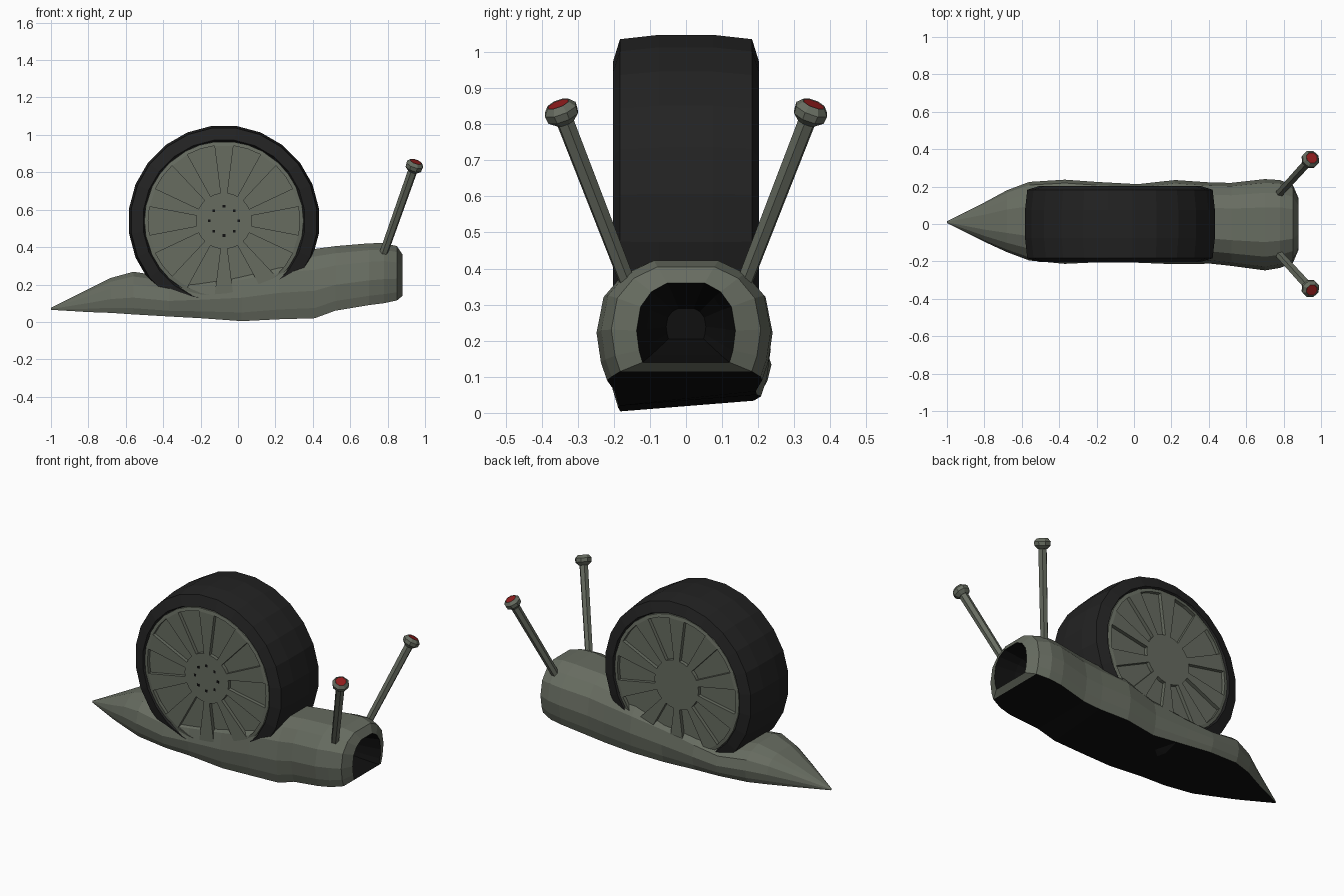
import bpy, bmesh, math
from mathutils import Matrix, Vector

cube = bpy.data.objects.get("Cube")
if cube:
    bpy.data.objects.remove(cube, do_unlink=True)


def material(name, color):
    m = bpy.data.materials.new(name)
    m.use_nodes = True
    m.diffuse_color = (*color, 1)
    bsdf = m.node_tree.nodes["Principled BSDF"]
    bsdf.inputs["Base Color"].default_value = (*color, 1)
    bsdf.inputs["Roughness"].default_value = 0.8
    return m


SKIN = material("grey green skin", (0.135, 0.15, 0.118))
RUBBER = material("dark rubber", (0.016, 0.016, 0.016))
BLACK = material("black", (0.005, 0.005, 0.005))
RED = material("red eye", (0.28, 0.012, 0.012))


def finish(bm, name, mats):
    bmesh.ops.recalc_face_normals(bm, faces=bm.faces)
    mesh = bpy.data.meshes.new(name)
    bm.to_mesh(mesh)
    bm.free()
    for m in mats:
        mesh.materials.append(m)
    obj = bpy.data.objects.new(name, mesh)
    bpy.context.collection.objects.link(obj)
    return obj


def bridge(bm, a, b, mat_of=lambda i: 0):
    n = len(a)
    for i in range(n):
        j = (i + 1) % n
        bm.faces.new((a[i], a[j], b[j], b[i])).material_index = mat_of(i)


def lathe(name, profile, sides, mats, matrix, cap_mat=0, closed=False):
    """Revolve (radius, height) points around local z."""
    bm = bmesh.new()
    rings = []
    for r, h in profile:
        angles = [math.tau * (i + 0.5) / sides for i in range(sides)]
        rings.append([bm.verts.new(matrix @ Vector((r * math.cos(a), r * math.sin(a), h)))
                      for a in angles])
    for a, b in zip(rings, rings[1:]):
        bridge(bm, a, b)
    if closed:
        bridge(bm, rings[-1], rings[0])
    else:
        bm.faces.new(rings[0])
        bm.faces.new(rings[-1]).material_index = cap_mat
    return finish(bm, name, mats)


# Body: half section as fractions of width and height, lofted along x
SECTION = [(0.88, 0), (0.95, 0.15), (1, 0.4), (0.92, 0.7), (0.7, 0.89), (0.38, 1)]
LOOP = SECTION + [(-y, z) for y, z in reversed(SECTION)]
# x, half width, bottom, top, y shift
STATIONS = [
    (-1.0, 0.004, 0.065, 0.075, 0.01),
    (-0.8, 0.105, 0.06, 0.175, 0.01),
    (-0.68, 0.165, 0.06, 0.235, 0.015),
    (-0.56, 0.21, 0.055, 0.268, 0.015),
    (-0.37, 0.225, 0.045, 0.24, 0.012),
    (-0.2, 0.215, 0.035, 0.27, 0.01),
    (0.02, 0.21, 0.019, 0.32, 0.003),
    (0.22, 0.225, 0.03, 0.37, 0.01),
    (0.41, 0.217, 0.035, 0.39, 0.005),
    (0.52, 0.222, 0.06, 0.405, -0.002),
    (0.7, 0.244, 0.09, 0.42, -0.004),
    (0.78, 0.235, 0.1, 0.422, 0),
    (0.85, 0.207, 0.115, 0.405, 0),
    (0.88, 0.137, 0.14, 0.36, 0),
    (0.76, 0.11, 0.16, 0.34, 0),
    (0.62, 0.055, 0.205, 0.29, 0),
]
MOUTH = 13
bm = bmesh.new()
rings = []
for x, w, lo, hi, shift in STATIONS:
    lean = 0.08 if x < 0.5 else 0
    rings.append([bm.verts.new((x, shift + fy * w, lo + fz * (hi - lo) + lean * fy * w * (1 - fz)))
                  for fy, fz in LOOP])
sole = len(LOOP) - 1
for k in range(len(rings) - 1):
    bridge(bm, rings[k], rings[k + 1],
           lambda i: 1 if k >= MOUTH or (i == sole and k < MOUTH - 1) else 0)
bm.faces.new(rings[0])
bm.faces.new(rings[-1]).material_index = 1
finish(bm, "body", [SKIN, BLACK])

# Tyre: revolved around the y axis
CENTRE = Vector((-0.075, 0, 0.54))
axle = Matrix.Translation(CENTRE) @ Matrix.Rotation(math.pi / 2, 4, 'X')
half = [(0.42, 0.17), (0.435, 0.203), (0.5, 0.183), (0.512, 0.075)]
lathe("tyre", half + [(r, -h) for r, h in reversed(half)], 24, [RUBBER], axle, closed=True)


# Rim faces: spoked disc with sunken wedge slots
def rim(name, side):
    bm = bmesh.new()
    spokes = 10
    step = math.tau / spokes
    angles = [math.pi / 2 + step * s + d * step
              for s in range(spokes) for d in (-0.2, 0.2, 0.5)]
    rings = []
    for r, y in ((0.43, 0.15), (0.425, 0.196), (0.405, 0.2), (0.15, 0.2)):
        rings.append([bm.verts.new(CENTRE + Vector((r * math.cos(a), side * y, r * math.sin(a))))
                      for a in angles])
    for a, b in zip(rings, rings[1:]):
        bridge(bm, a, b)
    bm.faces.new(rings[-1])
    bm.faces.ensure_lookup_table()
    n = len(angles)
    slots = [bm.faces[2 * n + i] for i in range(n) if i % 3]
    out = bmesh.ops.extrude_face_region(bm, geom=slots)["geom"]
    bmesh.ops.delete(bm, geom=slots, context='FACES_ONLY')
    bmesh.ops.translate(bm, vec=(0, -0.022 * side, 0),
                        verts=[v for v in out if isinstance(v, bmesh.types.BMVert)])
    bm.faces.new(rings[0])
    return finish(bm, name, [SKIN])


rim("rim_right", -1)
rim("rim_left", 1)

# Wheel nut marks on the hub
bm = bmesh.new()
for i in range(8):
    a = math.tau * i / 8
    spot = CENTRE + Vector((0.078 * math.cos(a), -0.201, 0.078 * math.sin(a)))
    bmesh.ops.create_cube(bm, size=1, matrix=Matrix.Translation(spot)
                          @ Matrix.Diagonal((0.014, 0.004, 0.014, 1)))
finish(bm, "wheel_nuts", [BLACK])

# Eye stalks and eyes
for label, side in (("left", 1), ("right", -1)):
    base = Vector((0.765, 0.15 * side, 0.33))
    top = Vector((0.94, 0.342 * side, 0.825))
    axis = top - base
    turn = axis.to_track_quat('Z', 'Y').to_matrix().to_4x4()
    lathe(f"eye_stalk_{label}", [(0.023, 0), (0.026, axis.length)], 6, [SKIN],
          Matrix.Translation(base) @ turn)
    lathe(f"eye_{label}", [(0.027, -0.022), (0.047, -0.004), (0.049, 0.018),
                           (0.033, 0.036), (0.031, 0.034)],
          8, [SKIN, RED], Matrix.Translation(top) @ turn, cap_mat=1)
